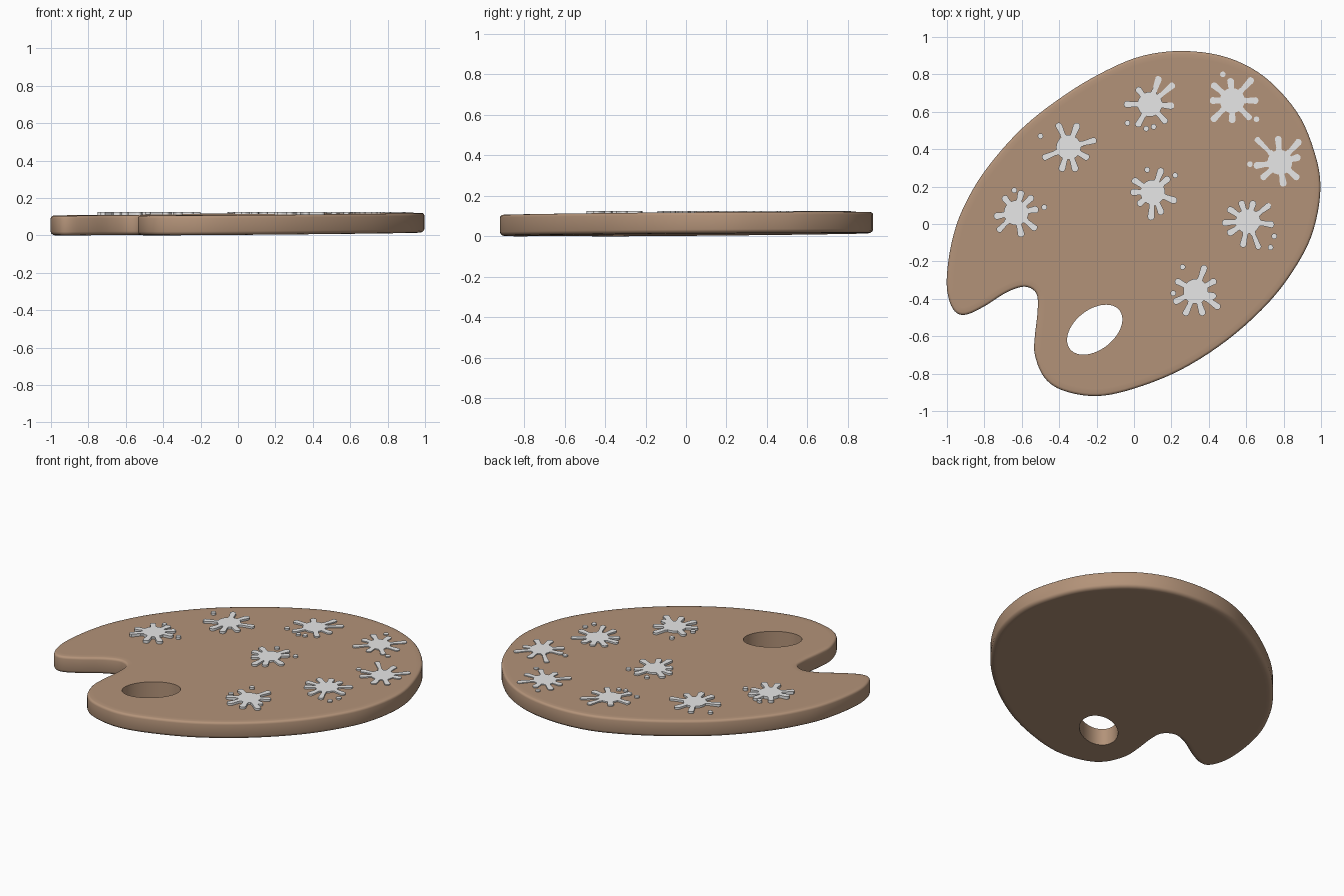
import bpy, bmesh, math
from mathutils import Vector

if "Cube" in bpy.data.objects:
    bpy.data.objects.remove(bpy.data.objects["Cube"])


def material(name, rgb):
    m = bpy.data.materials.new(name)
    m.diffuse_color = (*rgb, 1)
    m.use_nodes = True
    m.node_tree.nodes["Principled BSDF"].inputs["Base Color"].default_value = m.diffuse_color
    return m


WOOD = material("brown wood", (0.45, 0.29, 0.19))
PAINT = material("light grey paint", (0.8, 0.8, 0.8))


def finish(bm, name, mat, angle):
    bmesh.ops.recalc_face_normals(bm, faces=bm.faces[:])
    me = bpy.data.meshes.new(name)
    bm.to_mesh(me)
    bm.free()
    me.materials.append(mat)
    ob = bpy.data.objects.new(name, me)
    bpy.context.collection.objects.link(ob)
    bpy.ops.object.select_all(action='DESELECT')
    ob.select_set(True)
    bpy.context.view_layer.objects.active = ob
    bpy.ops.object.shade_smooth_by_angle(angle=math.radians(angle))
    return ob


def smooth_loop(pts, steps):
    # closed Catmull-Rom curve
    out, n = [], len(pts)
    for i in range(n):
        a, b, c, d = (Vector(pts[(i + k) % n]) for k in (-1, 0, 1, 2))
        for s in range(steps):
            t = s / steps
            out.append(0.5 * (2 * b + (c - a) * t + (2 * a - 5 * b + 4 * c - d) * t * t
                              + (3 * b - a - 3 * c + d) * t ** 3))
    return out


def inset(loop, d):
    # move a clockwise loop inwards (negative d: outwards)
    n, out = len(loop), []
    for i, p in enumerate(loop):
        t = (loop[(i + 1) % n] - loop[i - 1]).normalized()
        out.append(p + Vector((t.y, -t.x)) * d)
    return out


def ring(bm, loop, z):
    # the board leans up very slightly towards +x +y
    return [bm.verts.new((p.x, p.y, z + 0.006 * (p.x + p.y))) for p in loop]


def bridge(bm, a, b):
    n = len(a)
    for i in range(n):
        j = (i + 1) % n
        bm.faces.new((a[i], a[j], b[j], b[i]))


def loop_edges(bm, r):
    return [bm.edges.get((r[i - 1], r[i])) for i in range(len(r))]


# board: rounded outline with a thumb notch, and a thumb hole
outline = [(0.27, 0.925), (0.5, 0.89), (0.7, 0.785), (0.87, 0.6), (0.96, 0.4), (0.997, 0.2),
           (0.96, -0.03), (0.87, -0.22), (0.72, -0.42), (0.5, -0.62), (0.25, -0.78),
           (0, -0.88), (-0.2, -0.92), (-0.38, -0.89), (-0.48, -0.82), (-0.53, -0.7),
           (-0.53, -0.6), (-0.515, -0.46), (-0.523, -0.37), (-0.585, -0.335),
           (-0.68, -0.365), (-0.8, -0.44), (-0.9, -0.485), (-0.96, -0.465),
           (-0.995, -0.38), (-1.0, -0.27), (-0.975, -0.1), (-0.92, 0.07), (-0.8, 0.28),
           (-0.6, 0.51), (-0.37, 0.69), (-0.15, 0.82), (0.05, 0.9)]
outer = smooth_loop(outline, 5)
ca, sa = math.cos(math.radians(38)), math.sin(math.radians(38))
hole = []
for i in range(64):
    a = math.tau * i / 64
    u, v = 0.168 * math.cos(a), 0.107 * math.sin(a)
    hole.append(Vector((-0.21 + u * ca - v * sa, -0.565 + u * sa + v * ca)))

bm = bmesh.new()
LOW, HIGH = 0.008, 0.113
edge_profile = [(0.04, LOW), (0.024, LOW), (0.012, LOW + 0.003), (0.003, LOW + 0.011),
                (0, LOW + 0.02), (0, HIGH - 0.014), (0.002, HIGH - 0.007),
                (0.007, HIGH - 0.002), (0.014, HIGH), (0.04, HIGH)]
rings = [ring(bm, inset(outer, d), z) for d, z in edge_profile]
for a, b in zip(rings, rings[1:]):
    bridge(bm, a, b)
hole_low, hole_high = ring(bm, hole, LOW), ring(bm, hole, HIGH)
bridge(bm, hole_low, hole_high)
for o, h in ((rings[0], hole_low), (rings[-1], hole_high)):
    bmesh.ops.triangle_fill(bm, use_beauty=True, normal=(0, 0, 1),
                            edges=loop_edges(bm, o) + loop_edges(bm, h))
finish(bm, "palette_board", WOOD, 40)


# paint splats: a core with rounded arms, plus loose drops
TOP = 0.126


def plate(bm, loop, z0):
    lo = [bm.verts.new((x, y, z0)) for x, y in loop]
    hi = [bm.verts.new((x, y, TOP)) for x, y in loop]
    bridge(bm, lo, hi)
    bmesh.ops.triangle_fill(bm, edges=loop_edges(bm, lo), normal=(0, 0, 1))
    bmesh.ops.triangle_fill(bm, edges=loop_edges(bm, hi), normal=(0, 0, 1))


def splat_radius(a, arms):
    r = 0.066
    for x, y in arms:
        x, y = x / 100, y / 100
        tip, half = 0.019, 0.015
        reach = math.hypot(x, y) - tip
        da = a - math.atan2(y, x)
        if math.cos(da) <= 0:
            continue
        s = abs(math.sin(da))
        r = max(r, min(reach, half / max(s, 1e-6)) if s * reach < half else 0,
                min(half / max(s, 1e-6), 0.08))
        if s * reach < tip:
            r = max(r, reach * math.cos(da) + math.sqrt(tip ** 2 - (reach * s) ** 2))
    return r


def splat(name, cx, cy, arms, drops):
    # arm tips and drops are offsets from the centre in hundredths
    bm = bmesh.new()
    z0 = HIGH + 0.006 * (cx + cy) - 0.004
    n = 180
    loop = []
    for i in range(n):
        a = math.tau * i / n
        r = splat_radius(a, arms)
        loop.append((cx + r * math.cos(a), cy + r * math.sin(a)))
    plate(bm, loop, z0)
    for x, y in drops:
        plate(bm, [(cx + x / 100 + 0.015 * math.cos(math.tau * i / 16),
                    cy + y / 100 + 0.015 * math.sin(math.tau * i / 16))
                   for i in range(16)], z0)
    finish(bm, name, PAINT, 40)


splat("paint_splat_left", -0.63, 0.06,
      [(3, 12), (9, 9), (-7, 9), (-12, -2), (-10, -10), (3, -13), (11, -9), (12, 2)],
      [(15, 3), (-1, 12)])
splat("paint_splat_upper_left", -0.35, 0.41,
      [(-6, 13), (5, 13), (15, 4), (11, -6), (4, -13), (-4, -13), (-14, -6)], [(-15, 6)])
splat("paint_splat_top", 0.085, 0.64,
      [(5, 15), (13, 11), (13, -1), (9, -10), (-7, -12), (-14, 0), (-7, 9)],
      [(-12, -10), (-2, -13), (2, -12)])
splat("paint_splat_upper_right", 0.525, 0.66,
      [(-11, 9), (-1, 12), (11, 12), (14, 0), (10, -10), (0, -12), (-11, -11), (-12, 0)],
      [(-5, 14), (13, -10)])
splat("paint_splat_right", 0.78, 0.33,
      [(-1, 14), (11, 12), (11, 3), (10, -9), (2, -13), (-10, -9), (-14, -2), (-13, 13)],
      [(-16, -1)])
splat("paint_splat_middle", 0.10, 0.17,
      [(5, 13), (9, 8), (13, -5), (5, -12), (-1, -15), (-8, -7), (-12, 0), (-11, 7)],
      [(12, 9), (-3, 12)])
splat("paint_splat_lower_right", 0.61, 0.015,
      [(-4, 11), (3, 11), (12, 9), (14, -2), (6, -15), (-3, -14), (-11, -7), (-14, -1),
       (-11, 7)], [(14, -8), (12, -14)])
splat("paint_splat_bottom", 0.33, -0.36,
      [(5, 14), (11, 6), (11, -3), (13, -9), (4, -13), (-6, -13), (-12, -6), (-11, 6)],
      [(-7, 13), (-12, -1)])
